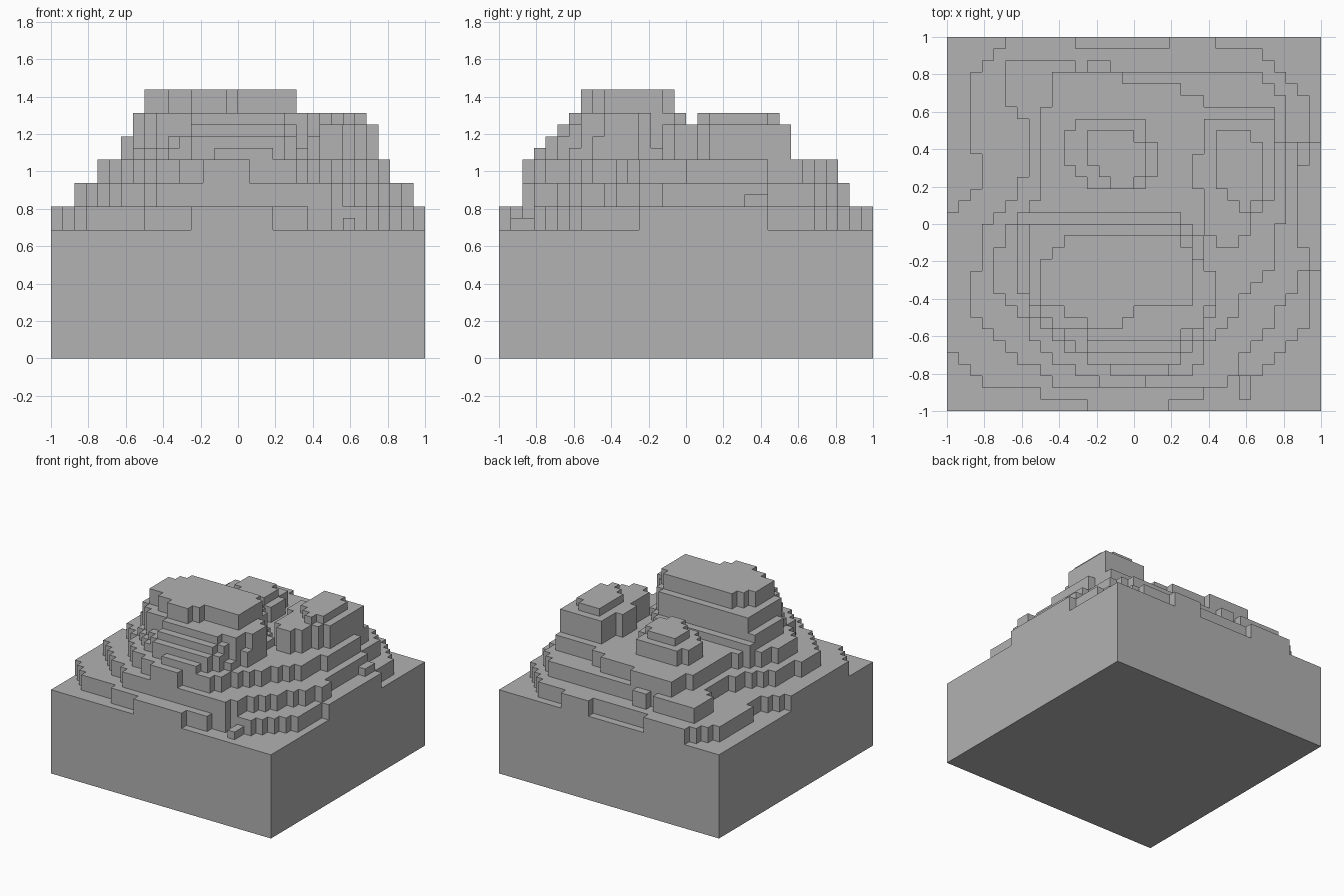
import bpy
import bmesh

GRID = 32              # cells along each side
CELL = 2 / GRID        # edge length of one block
BASE_HEIGHT = 11       # plinth height in blocks

cube = bpy.data.objects.get("Cube")
if cube:
    bpy.data.objects.remove(cube, do_unlink=True)


def make_material(name, colour):
    material = bpy.data.materials.new(name)
    material.use_nodes = True
    material.diffuse_color = colour
    material.node_tree.nodes["Principled BSDF"].inputs["Base Color"].default_value = colour
    return material


def inside(x, y, outline):
    """Even-odd test of a cell centre against a terrace outline."""
    hit = False
    for (ax, ay), (bx, by) in zip(outline, outline[1:] + outline[:1]):
        if (ay > y) != (by > y) and x < ax + (y - ay) * (bx - ax) / (by - ay):
            hit = not hit
    return hit


# Broad terraces of the hill, outlined in block units
lower_terrace = [(6, 32), (11, 32), (11, 31), (19, 31), (19, 32), (23, 32), (23, 31),
                 (27, 31), (31, 26), (31, 23), (32, 23), (32, 12), (31, 12), (31, 7),
                 (27, 3), (24, 3), (24, 2), (22, 2), (22, 1), (19, 1), (19, 0), (12, 0),
                 (12, 1), (8, 1), (8, 2), (3, 2), (0, 6), (0, 17), (3, 19), (3, 22),
                 (2, 22), (2, 29)]
middle_terrace = [(6, 30), (11, 30), (11, 29), (12, 29), (12, 30), (14, 30), (14, 29),
                  (27, 29), (27, 28), (29, 27), (29, 23), (30, 23), (30, 14), (31, 14),
                  (31, 12), (30, 12), (30, 10), (28, 8), (27, 6), (25, 5), (25, 3),
                  (24, 3), (24, 2), (9, 2), (9, 3), (5, 5), (3, 8), (2, 8), (2, 12),
                  (3, 12), (3, 16), (5, 17), (7, 21), (7, 24), (5, 27), (5, 29)]
upper_terrace = [(9, 29), (15, 29), (15, 28), (18, 28), (22, 27), (22, 26), (28, 26),
                 (28, 23), (29, 23), (29, 16), (28, 16), (28, 12), (25, 10), (25, 8),
                 (22, 5), (21, 3), (17, 3), (17, 2), (13, 2), (13, 3), (10, 4), (7, 7),
                 (4, 11), (4, 13), (6, 17), (8, 18), (8, 26), (9, 26)]

# Main summit, stepped at its front
summit_foot = [(6, 16), (7, 17), (19, 17), (21, 16), (23, 11), (23, 9), (22, 6),
               (19, 3), (15, 3), (9, 6), (7, 9), (6, 12)]
summit_step = [(6, 16), (20, 16), (22, 12), (23, 9), (21, 6), (20, 4), (12, 4),
               (11, 6), (7, 9), (6, 12)]
summit_ledge = [(7, 16), (20, 16), (23, 11), (23, 9), (21, 7), (20, 5), (12, 5),
                (12, 7), (7, 9)]
summit_shoulder = [(7, 15), (8, 16), (20, 16), (22, 12), (23, 12), (23, 9), (22, 9),
                   (22, 7), (18, 6), (12, 6), (12, 7), (9, 7), (7, 10)]
summit_top = [(11, 15), (20, 15), (21, 13), (21, 9), (16, 9), (16, 8), (15, 8),
              (15, 7), (12, 7), (12, 8), (9, 9), (8, 10), (8, 12)]

# Two smaller knolls behind and beside the summit
back_knoll = [(11, 25), (17, 25), (17, 23), (18, 23), (18, 20), (16, 19), (14, 19),
              (11, 20), (10, 22)]
back_knoll_top = [(13, 24), (16, 24), (17, 22), (17, 20), (16, 19), (14, 19),
                  (14, 20), (12, 21), (12, 23)]
side_knoll = [(22, 25), (28, 25), (28, 18), (26, 16), (25, 14), (23, 14), (22, 16),
              (22, 19), (21, 19), (21, 22), (22, 22)]
side_knoll_top = [(24, 24), (26, 24), (27, 22), (27, 19), (26, 17), (25, 17),
                  (24, 19), (23, 19), (23, 23)]

# Loose blocks on the slopes
front_block = [(25, 1), (26, 1), (26, 3), (25, 3)]
side_block = [(30, 21), (31, 21), (31, 23), (30, 23)]

LAYERS = [(13, lower_terrace), (15, middle_terrace), (17, upper_terrace),
          (18, summit_foot), (19, summit_step), (20, summit_ledge),
          (21, summit_shoulder), (23, summit_top),
          (19, back_knoll), (20, back_knoll_top),
          (20, side_knoll), (21, side_knoll_top),
          (12, front_block), (14, side_block)]


def height(i, j):
    """Block height of a cell; zero beyond the plinth."""
    if not (0 <= i < GRID and 0 <= j < GRID):
        return 0
    tops = [h for h, outline in LAYERS if inside(i + 0.5, j + 0.5, outline)]
    return max(tops + [BASE_HEIGHT])


heights = {(i, j): height(i, j) for i in range(-1, GRID + 1) for j in range(-1, GRID + 1)}
bm = bmesh.new()


def add_face(*corners):
    bm.faces.new([bm.verts.new((x * CELL - 1, y * CELL - 1, z * CELL)) for x, y, z in corners])


# Tops, underside and the walls wherever a neighbouring cell is lower
for i in range(GRID):
    for j in range(GRID):
        top = heights[i, j]
        ring = [(i, j), (i + 1, j), (i + 1, j + 1), (i, j + 1)]
        add_face(*[(x, y, top) for x, y in ring])
        add_face(*[(x, y, 0) for x, y in reversed(ring)])
        neighbours = [(i, j - 1), (i + 1, j), (i, j + 1), (i - 1, j)]
        for side, cell in enumerate(neighbours):
            (ax, ay), (bx, by) = ring[side], ring[(side + 1) % 4]
            for z in range(heights[cell], top):
                add_face((ax, ay, z), (bx, by, z), (bx, by, z + 1), (ax, ay, z + 1))

# Weld the blocks and merge coplanar faces into clean flat panels
bmesh.ops.remove_doubles(bm, verts=bm.verts, dist=CELL / 100)
bmesh.ops.dissolve_limit(bm, angle_limit=0.01, verts=bm.verts, edges=bm.edges)
mesh = bpy.data.meshes.new("terraced_hill")
bm.to_mesh(mesh)
bm.free()
mesh.materials.append(make_material("stone_grey", (0.445, 0.445, 0.445, 1)))
hill = bpy.data.objects.new("terraced_hill", mesh)
bpy.context.collection.objects.link(hill)
